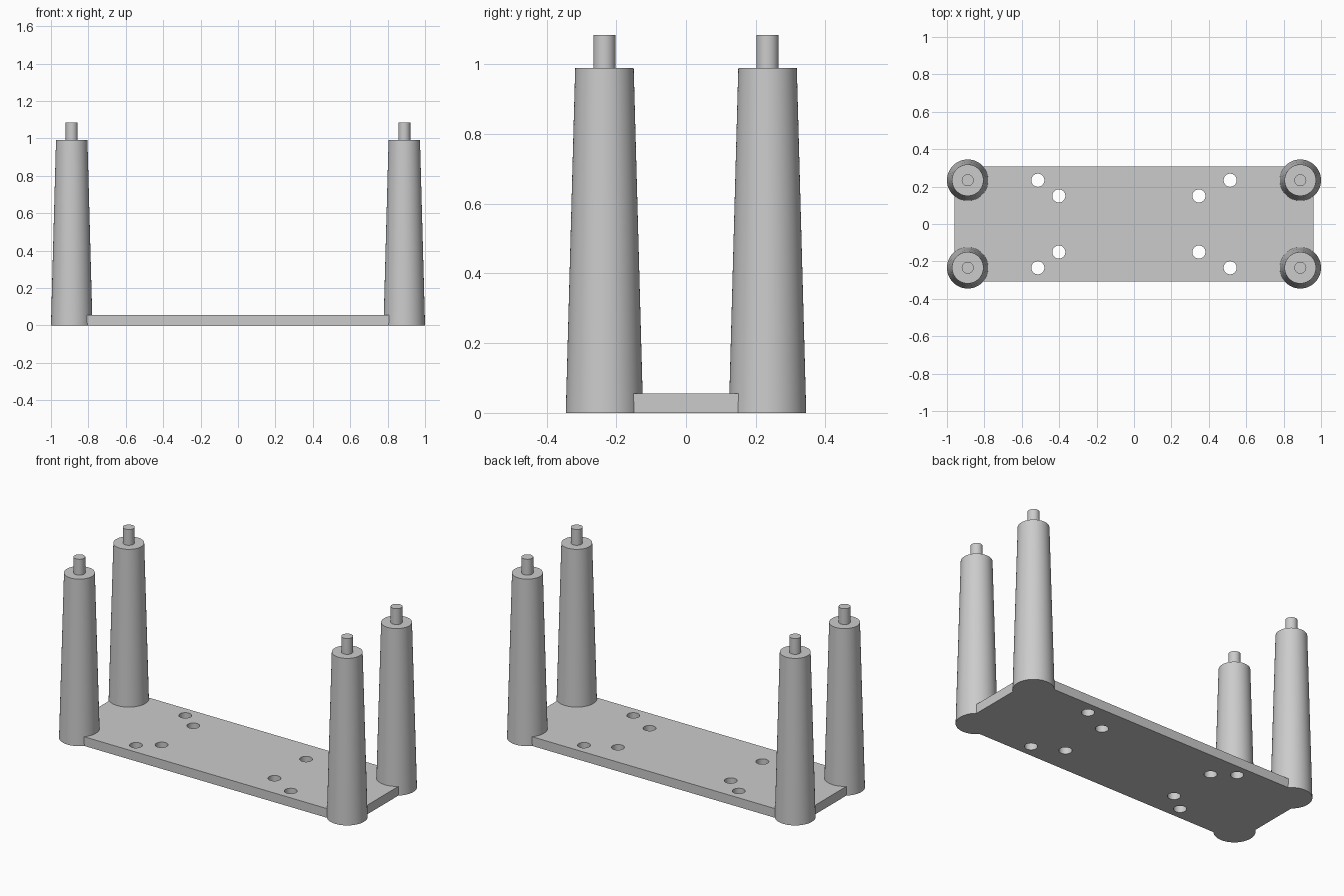
import bpy
import math

cube = bpy.data.objects.get("Cube")
if cube:
    bpy.data.objects.remove(cube, do_unlink=True)

# Single grey plastic
GREY = (0.6, 0.6, 0.6, 1.0)
grey = bpy.data.materials.new("grey plastic")
grey.use_nodes = True
grey.diffuse_color = GREY
grey.node_tree.nodes["Principled BSDF"].inputs["Base Color"].default_value = GREY

PLATE_TOP = 0.055
LEG_TOP = 0.99
PEG_TOP = 1.085
LEG_X, LEG_Y = 0.889, 0.234


def tapered(name, x, y, z0, z1, r0, r1, sides=64):
    """Upright round part, smooth round the side with sharp rims."""
    bpy.ops.mesh.primitive_cone_add(
        vertices=sides, radius1=r0, radius2=r1, depth=z1 - z0,
        location=(x, y, (z0 + z1) / 2))
    part = bpy.context.object
    part.name = name
    part.data.materials.append(grey)
    bpy.ops.object.shade_smooth_by_angle(angle=math.radians(30))
    return part


# Base plate
bpy.ops.mesh.primitive_cube_add(size=1, location=(0, 0, PLATE_TOP / 2))
plate = bpy.context.object
plate.name = "base_plate"
plate.scale = (1.92, 0.614, PLATE_TOP)
bpy.ops.object.transform_apply(location=False, rotation=False, scale=True)
plate.data.materials.append(grey)

# Screw holes through the plate, in front and back pairs
cutters = []
for x, y in ((-0.514, 0.234), (-0.402, 0.15), (0.347, 0.15), (0.514, 0.234)):
    for side in (-1, 1):
        cutter = tapered("hole_cutter", x, side * y, -0.1, 0.2, 0.035, 0.035, 48)
        cutters.append(cutter)
        cut = plate.modifiers.new("screw hole", 'BOOLEAN')
        cut.operation = 'DIFFERENCE'
        cut.solver = 'EXACT'
        cut.object = cutter

# Apply the holes and discard the cutters
bpy.context.view_layer.objects.active = plate
for cut in list(plate.modifiers):
    bpy.ops.object.modifier_apply(modifier=cut.name)
for cutter in cutters:
    bpy.data.objects.remove(cutter, do_unlink=True)
bpy.ops.object.select_all(action='DESELECT')
plate.select_set(True)
bpy.ops.object.shade_smooth_by_angle(angle=math.radians(30))

# Four tapered legs, each with a locating peg on top
for depth, sy in (("front", -1), ("back", 1)):
    for hand, sx in (("right", -1), ("left", 1)):
        x, y = sx * LEG_X, sy * LEG_Y
        tapered(f"{depth}_{hand}_leg", x, y, 0, LEG_TOP, 0.111, 0.084)
        tapered(f"{depth}_{hand}_peg", x, y, LEG_TOP - 0.02, PEG_TOP, 0.032, 0.032, 32)
